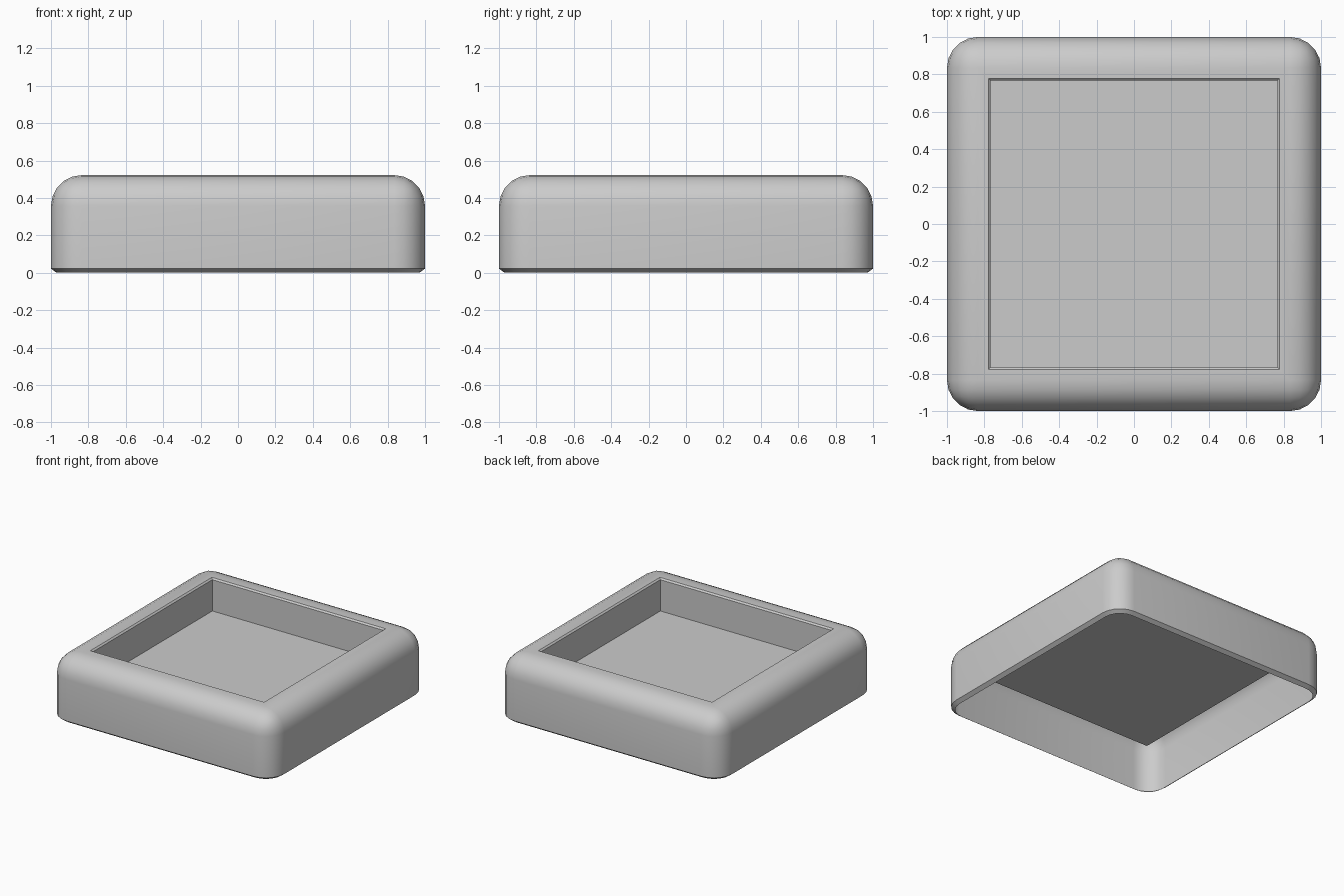
import bpy, bmesh, math
from mathutils import Vector

if "Cube" in bpy.data.objects:
    bpy.data.objects.remove(bpy.data.objects["Cube"])

HEIGHT, LIP_Z, RADIUS = 0.522, 0.022, 0.165


def cap(bm, direction):
    """Largest face pointing up or down."""
    bm.normal_update()
    faces = [f for f in bm.faces if f.normal.z * direction > 0.99]
    return max(faces, key=lambda f: f.calc_area())


def step(bm, face, inset, z):
    """Inset a cap face and move it to a new height."""
    bmesh.ops.inset_region(bm, faces=[face], thickness=inset, use_even_offset=True)
    for v in face.verts:
        v.co.z = z


bm = bmesh.new()

# Outer block with rounded upright and top edges
bmesh.ops.create_cube(bm, size=2)
for v in bm.verts:
    v.co.z = HEIGHT if v.co.z > 0 else LIP_Z
edges = [e for e in bm.edges if max(v.co.z for v in e.verts) > 0.3]
bmesh.ops.bevel(bm, geom=edges, offset=RADIUS, offset_type='OFFSET',
                segments=5, profile=0.5, affect='EDGES')

# Flat rim, small edge break and square recess
top = cap(bm, 1)
step(bm, top, 1 - RADIUS - 0.778, HEIGHT)
step(bm, top, 0.012, HEIGHT - 0.012)
ret = bmesh.ops.extrude_face_region(bm, geom=[top])
floor = [g for g in ret["geom"] if isinstance(g, bmesh.types.BMFace)][0]
for v in floor.verts:
    v.co.z = 0.257
if top.is_valid:
    bmesh.ops.delete(bm, geom=[top], context='FACES_ONLY')

# Turned-in bottom lip, open underneath
bottom = cap(bm, -1)
step(bm, bottom, 0.03, 0.0)
bmesh.ops.delete(bm, geom=[bottom], context='FACES_ONLY')

mesh = bpy.data.meshes.new("square_tray")
bm.to_mesh(mesh)
bm.free()
tray = bpy.data.objects.new("square_tray", mesh)
bpy.context.collection.objects.link(tray)
bpy.context.view_layer.objects.active = tray
tray.select_set(True)
bpy.ops.object.shade_smooth_by_angle(angle=math.radians(30))
